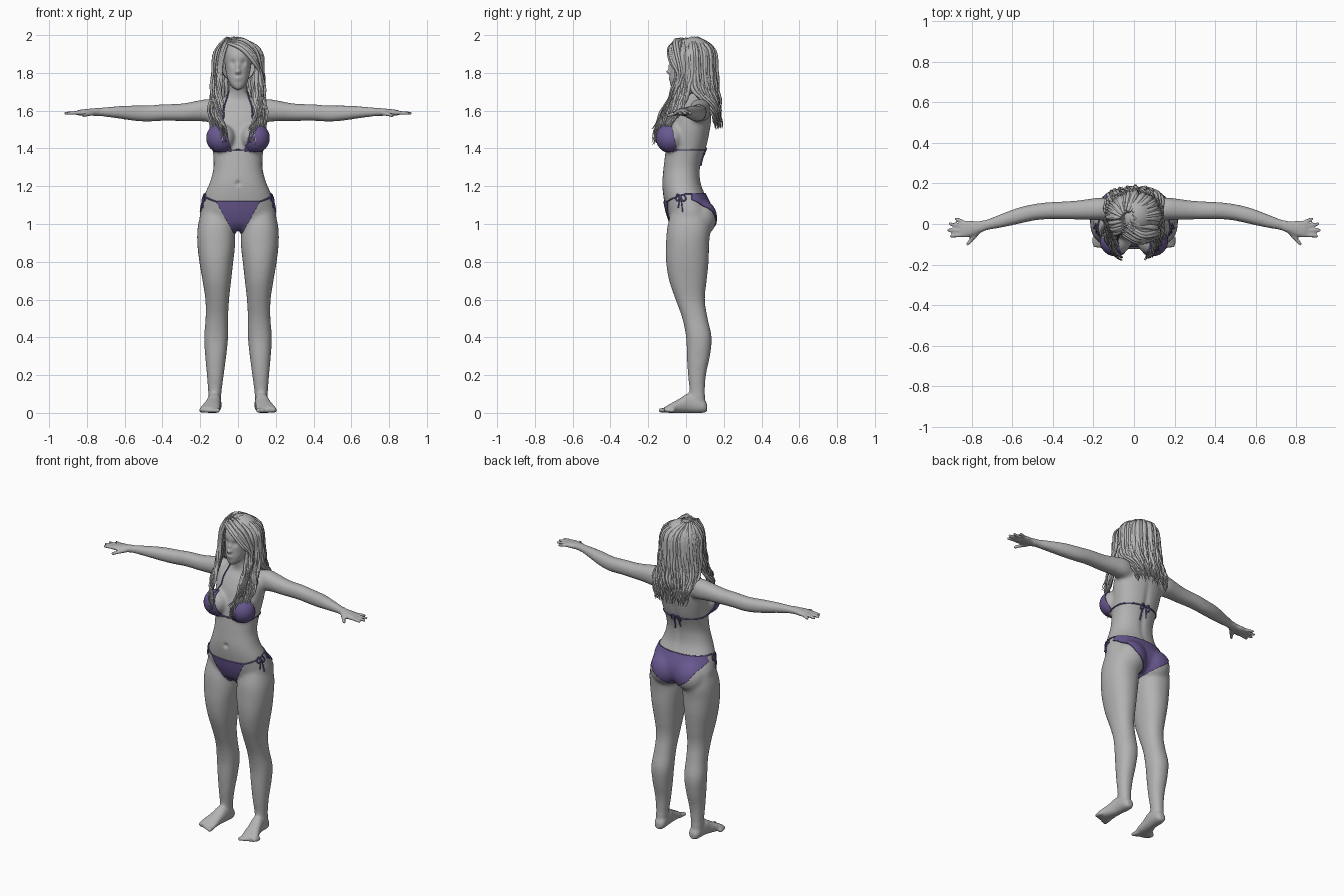
import bpy, bmesh, math, random
from mathutils import Vector, Matrix
from mathutils.bvhtree import BVHTree

random.seed(4)
if "Cube" in bpy.data.objects:
    bpy.data.objects.remove(bpy.data.objects["Cube"])


def material(name, color):
    mat = bpy.data.materials.new(name)
    mat.use_nodes = True
    mat.diffuse_color = (*color, 1)
    mat.node_tree.nodes["Principled BSDF"].inputs["Base Color"].default_value = (*color, 1)
    return mat


SKIN = material("skin grey", (.45, .45, .45))
HAIR = material("hair grey", (.46, .46, .46))
CLOTH = material("swimwear purple", (.14, .098, .28))


def add_object(name, data, mat):
    obj = bpy.data.objects.new(name, data)
    bpy.context.scene.collection.objects.link(obj)
    data.materials.clear()
    data.materials.append(mat)
    return obj


def dense(rows, steps):
    """Smooth interpolation through rows of numbers."""
    out = []
    for k in range(len(rows) - 1):
        a, b, c, d = (rows[min(max(k + q, 0), len(rows) - 1)] for q in (-1, 0, 1, 2))
        for i in range(steps):
            t = i / steps
            out.append([q + .5 * t * (r - p + t * (2 * p - 5 * q + 4 * r - s + t * (3 * (q - r) + s - p)))
                        for p, q, r, s in zip(a, b, c, d)])
    return out + [list(rows[-1])]


def loft(bm, rows, axis, side=1, sides=28):
    """Rows: position on axis, centre and half width across, low and high edge."""
    i, j = [k for k in range(3) if k != axis]
    loops = []
    for pos, mid, half, low, high in dense(rows, 4):
        loop = []
        for k in range(sides):
            c, s = (math.copysign(abs(f) ** .9, f) for f in
                    (math.cos(math.tau * k / sides), math.sin(math.tau * k / sides)))
            p = [0, 0, 0]
            p[axis], p[i], p[j] = pos, mid + half * c, (low + high) / 2 + (high - low) / 2 * s
            p[0] *= side
            loop.append(bm.verts.new(p))
        loops.append(loop)
    for a, b in zip(loops, loops[1:]):
        for k in range(sides):
            n = (k + 1) % sides
            bm.faces.new((a[k], a[n], b[n], b[k]))
    bm.faces.new(loops[0])
    bm.faces.new(loops[-1])


def ball(bm, centre, radii, segments=20):
    bmesh.ops.create_uvsphere(bm, u_segments=segments, v_segments=segments // 2 + 2, radius=1,
                              matrix=Matrix.Translation(centre) @ Matrix.Diagonal((*radii, 1)))


def digit(bm, start, end, r0, r1):
    for k in range(9):
        t = k / 8
        r = r0 + (r1 - r0) * t
        ball(bm, Vector(start).lerp(Vector(end), t), (r, r, r), 12)


# Body masses
bm = bmesh.new()
torso = [(.97, 0, .10, -.05, .09), (1, 0, .18, -.08, .13), (1.05, 0, .203, -.10, .14),
         (1.1, 0, .195, -.112, .13), (1.16, 0, .176, -.122, .10), (1.22, 0, .15, -.126, .078),
         (1.29, 0, .131, -.12, .075), (1.35, 0, .131, -.113, .088), (1.41, 0, .137, -.105, .11),
         (1.48, 0, .148, -.09, .125), (1.55, 0, .155, -.072, .135), (1.61, 0, .15, -.042, .13),
         (1.655, 0, .10, -.012, .11), (1.69, 0, .052, -.015, .085), (1.74, 0, .046, -.02, .075),
         (1.8, 0, .046, -.02, .075)]
head = [(1.713, 0, .016, -.074, -.03), (1.735, 0, .04, -.083, .02), (1.77, 0, .056, -.086, .06),
        (1.8, 0, .064, -.085, .10), (1.85, 0, .071, -.084, .125), (1.9, 0, .073, -.081, .13),
        (1.95, 0, .06, -.055, .11), (1.98, 0, .03, -.01, .07)]
leg = [(1.06, .112, .085, -.08, .12), (.98, .116, .098, -.10, .13), (.9, .115, .101, -.106, .123),
       (.8, .115, .09, -.106, .12), (.7, .112, .076, -.09, .11), (.6, .11, .063, -.056, .10),
       (.5, .112, .06, -.02, .115), (.4, .116, .064, 0, .136), (.3, .118, .056, .004, .127),
       (.2, .12, .045, .01, .106), (.1, .123, .035, .02, .10), (.04, .124, .034, .02, .105)]
foot = [(.112, .122, .018, .01, .045), (.09, .122, .034, 0, .075), (.02, .126, .037, 0, .105),
        (-.03, .135, .042, 0, .078), (-.08, .146, .052, 0, .05), (-.115, .152, .05, .002, .03)]
arm = [(.1, .07, .05, 1.54, 1.655), (.16, .075, .056, 1.54, 1.662), (.22, .072, .052, 1.545, 1.652),
       (.3, .068, .046, 1.545, 1.638), (.4, .066, .043, 1.546, 1.634), (.48, .06, .041, 1.541, 1.628),
       (.56, .043, .041, 1.547, 1.628), (.64, .02, .036, 1.559, 1.624), (.72, -.003, .028, 1.569, 1.617),
       (.77, -.017, .03, 1.573, 1.612), (.82, -.024, .042, 1.573, 1.607), (.85, -.026, .04, 1.576, 1.602)]
loft(bm, torso, 2)
loft(bm, head, 2)
ball(bm, (0, -.09, 1.805), (.015, .016, .011))
ball(bm, (0, -.085, 1.825), (.009, .012, .025))
ball(bm, (0, -.083, 1.774), (.021, .01, .006))
ball(bm, (0, -.081, 1.763), (.018, .01, .006))
for s in (1, -1):
    loft(bm, leg, 2, s)
    loft(bm, foot, 1, s)
    loft(bm, arm, 0, s)
    ball(bm, (.09 * s, -.083, 1.455), (.076, .074, .076))
    ball(bm, (.088 * s, .072, 1.03), (.098, .09, .1))
    for k in range(5):
        digit(bm, ((.112 + .02 * k) * s, -.095 + .006 * k, .014),
              ((.108 + .022 * k) * s, -.133 + .009 * k, .013), .014, .013 - .001 * k)
    for tip, base in ((.875, .025), (.0, .003)), ((.905, .0), (.0, -.015)), \
                     ((.913, -.03), (.0, -.034)), ((.9, -.06), (.0, -.052)):
        digit(bm, (.83 * s, base[1], 1.59), (tip[0] * s, tip[1], 1.586), .0115, .0095) \
            if isinstance(tip, tuple) else digit(bm, (.83 * s, base[1], 1.59),
                                                 (tip * s, base[0], 1.586), .0115, .0095)
    digit(bm, (.765 * s, -.035, 1.588), (.818 * s, -.097, 1.575), .014, .01)
bmesh.ops.recalc_face_normals(bm, faces=bm.faces)

# Fuse the masses into one skin
mesh = bpy.data.meshes.new("body masses")
bm.to_mesh(mesh)
bm.free()
source = add_object("body_masses", mesh, SKIN)
remesh = source.modifiers.new("fuse", 'REMESH')
remesh.mode, remesh.voxel_size = 'VOXEL', .007
relax = source.modifiers.new("relax", 'SMOOTH')
relax.factor, relax.iterations = .5, 3
bpy.context.view_layer.update()
skin_mesh = bpy.data.meshes.new_from_object(source.evaluated_get(bpy.context.evaluated_depsgraph_get()))
bpy.data.objects.remove(source)

body = bmesh.new()
body.from_mesh(skin_mesh)
limbs = [v for v in body.verts if abs(v.co.x) < .74 and .1 < v.co.z < 1.7]
for k in range(12):
    bmesh.ops.smooth_vert(body, verts=limbs, factor=.5, use_axis_x=True, use_axis_y=True, use_axis_z=True)
# Eye sockets, eyelids, navel and spine groove
dents = [((0, -.125, 1.215), .012, .012)]
for s in (1, -1):
    dents += [((.03 * s, -.08, 1.853), .016, .011), ((.03 * s, -.08, 1.85), .008, -.006)]
for v in body.verts:
    for centre, size, depth in dents:
        v.co.y += depth * math.exp(-((v.co - Vector(centre)).length / size) ** 2)
    if v.co.y > .03 and 1.15 < v.co.z < 1.6:
        v.co.y -= .007 * math.exp(-(v.co.x / .018) ** 2) * math.sin((v.co.z - 1.15) / .45 * math.pi)
for f in body.faces:
    f.smooth = True
body.normal_update()
body.to_mesh(skin_mesh)
add_object("body", skin_mesh, SKIN)
tree = BVHTree.FromBMesh(body)


def cloth(name, planes):
    """Copy the skin, trim it by planes and thicken it."""
    piece = body.copy()
    for co, no in planes:
        bmesh.ops.bisect_plane(piece, geom=piece.verts[:] + piece.edges[:] + piece.faces[:],
                               plane_co=co, plane_no=no, clear_outer=True)
    data = bpy.data.meshes.new(name)
    piece.to_mesh(data)
    piece.free()
    solid = add_object(name, data, CLOTH).modifiers.new("thickness", 'SOLIDIFY')
    solid.thickness, solid.offset = .005, 1


# Swimwear panels
for s, side in ((1, "left"), (-1, "right")):
    cloth(side + "_cup", [((0, 0, 1.385), (0, 0, -1)), ((0, 0, 1.56), (0, 0, 1)),
                          ((.035 * s, 0, 1.39), (-.17 * s, 0, .05)),
                          ((0, -.05, 1.4), (0, .16, .035))])
front = [((0, .03, 0), (0, 1, 0)), ((0, 0, 1.12), (0, 0, 1)), ((0, 0, .95), (0, 0, -1))]
back = [((0, .03, 0), (0, -1, 0)), ((0, 0, 1.16), (0, 0, 1)), ((0, 0, .94), (0, 0, -1))]
for s in (1, -1):
    front.append(((.03 * s, 0, .965), (.155 * s, 0, -.085)))
    back += [((.03 * s, 0, .965), (.065 * s, 0, -.09)), ((.12 * s, 0, 1.03), (.11 * s, 0, -.07))]
cloth("front_panel", front)
cloth("back_panel", back)


def tubes(name, paths, mat, taper, sides):
    """Paths: list of (points, radius)."""
    curve = bpy.data.curves.new(name, 'CURVE')
    curve.dimensions, curve.bevel_depth, curve.bevel_resolution = '3D', 1, sides
    curve.use_fill_caps = True
    for points, radius in paths:
        spline = curve.splines.new('POLY')
        spline.points.add(len(points) - 1)
        spline.use_smooth = True
        for k, (p, q) in enumerate(zip(spline.points, points)):
            t = k / (len(points) - 1)
            p.co = (*q, 1)
            p.radius = radius * ((1 - .9 * t ** 3) * min(1, .5 + 3 * t) if taper else 1)
    return add_object(name, curve, mat)


def snap(p):
    loc, normal = tree.find_nearest(Vector(p))[:2]
    return loc + normal * .004


def ring(height):
    """Loop round the trunk, with a height for each angle from the front."""
    points = []
    for k in range(97):
        a = math.tau * (k / 96 - .5)
        out = Vector((math.sin(a), -math.cos(a), 0))
        axis = Vector((0, 0, height(abs(a))))
        hit, normal = tree.ray_cast(axis + out, -out)[:2]
        if hit:
            points.append(hit + normal * .002)
    return points


def bow(centre, w):
    """Two loops and two hanging tails, laid on the skin."""
    c, w, up = Vector(centre), Vector(w), Vector((0, 0, 1))
    paths = []
    for s in (1, -1):
        loop = [c, c + w * .022 * s + up * .008, c + w * .034 * s - up * .02, c + w * .016 * s - up * .03, c]
        tail = [c, c + w * .008 * s - up * .035, c + w * .016 * s - up * (.08 + .01 * s)]
        paths += [([snap(p) for p in dense(path, 6)], .004) for path in (loop, tail)]
    return paths


# Strings and bows
hip_height = lambda a: 1.118 + .042 * min(max((a - .87) / .7, 0), 1)
strings = [(ring(lambda a: 1.392), .004), (ring(hip_height), .004)]
strings += bow((0, .12, 1.39), (1, 0, 0))
for s in (1, -1):
    strings += bow((.2 * s, -.035, 1.155), (0, 1, 0))
    neck = [(.088 * s, -.12, 1.555), (.085 * s, -.07, 1.62), (.06 * s, 0, 1.68), (0, .1, 1.69)]
    strings.append(([snap(p) for p in dense(neck, 8)], .004))
tubes("swimwear_strings", strings, CLOTH, False, 1)

# Scalp under the locks
scalp = bmesh.new()
ball(scalp, (0, .043, 1.87), (.108, .108, .12), 32)
bmesh.ops.bisect_plane(scalp, geom=scalp.verts[:] + scalp.edges[:] + scalp.faces[:],
                       plane_co=(0, -.05, 1.95), plane_no=(0, -.2, -.075), clear_outer=True)
for f in scalp.faces:
    f.smooth = True
scalp_mesh = bpy.data.meshes.new("scalp")
scalp.to_mesh(scalp_mesh)
add_object("hair_scalp", scalp_mesh, HAIR)


def lock(points, radius):
    """Wavy strand with some scatter."""
    phase = random.uniform(0, math.tau)
    shift = [random.gauss(0, .004) for k in range(3)]
    path = []
    for x, y, z in dense(points, 5):
        low = min(max((1.85 - z) / .2, 0), 1)
        path.append((x + shift[0] + .007 * low * math.sin(z * 50 + phase),
                     y + shift[1] + .006 * low * math.cos(z * 50 + phase), z + min(shift[2], .003)))
    return path, radius * random.uniform(.7, 1.15)


# Front curtains, back curtain and swept fringe
front_locks, back_locks, fringe = [], [], []
for s in (1, -1):
    for k in range(44):
        u = (k + random.random()) / 44
        end = 1.425 + .09 * random.random() ** 2
        front_locks.append(lock([(-.03 + .02 * s, -.04 + .09 * u, 1.98),
                                 (s * (.078 + .036 * u), -.052 + .09 * u, 1.91),
                                 (s * (.095 + .03 * u), -.05 + .09 * u, 1.8),
                                 (s * (.092 + .043 * u), -.078 + .09 * u, 1.69),
                                 (s * (.085 + .062 * u), -.14 + .09 * u, 1.57),
                                 (s * (.055 + .06 * u), -.178 + .055 * u, end)], .0105))
for k in range(84):
    b = (2 * (k + random.random()) / 84 - 1) * 1.75
    x, y = math.sin(b), math.cos(b)
    back_locks.append(lock([(-.03 + .03 * x, .03 + .03 * y, 1.984), (.108 * x, .04 + .1 * y, 1.92),
                            (.126 * x, .045 + .108 * y, 1.8), (.133 * x, .055 + .108 * y, 1.7),
                            (.128 * x, .13 + .042 * y, 1.62),
                            (.1 * x, .16 + .02 * y, 1.5 + .07 * random.random())], .012))
for k in range(16):
    u = k / 15
    fringe.append(lock([(-.055 + .02 * u, -.055 + .05 * u, 1.955 + .025 * u),
                        (.02 + .015 * u, -.09 + .04 * u, 1.925 + .045 * u),
                        (.085 + .01 * u, -.08 + .035 * u, 1.855 + .055 * u),
                        (.118, -.045 + .02 * u, 1.79), (.12, -.07, 1.69),
                        (.115, -.13, 1.56)], .01))
tubes("hair_front_locks", front_locks, HAIR, True, 1)
tubes("hair_back_locks", back_locks, HAIR, True, 1)
tubes("hair_fringe", fringe, HAIR, True, 1)
